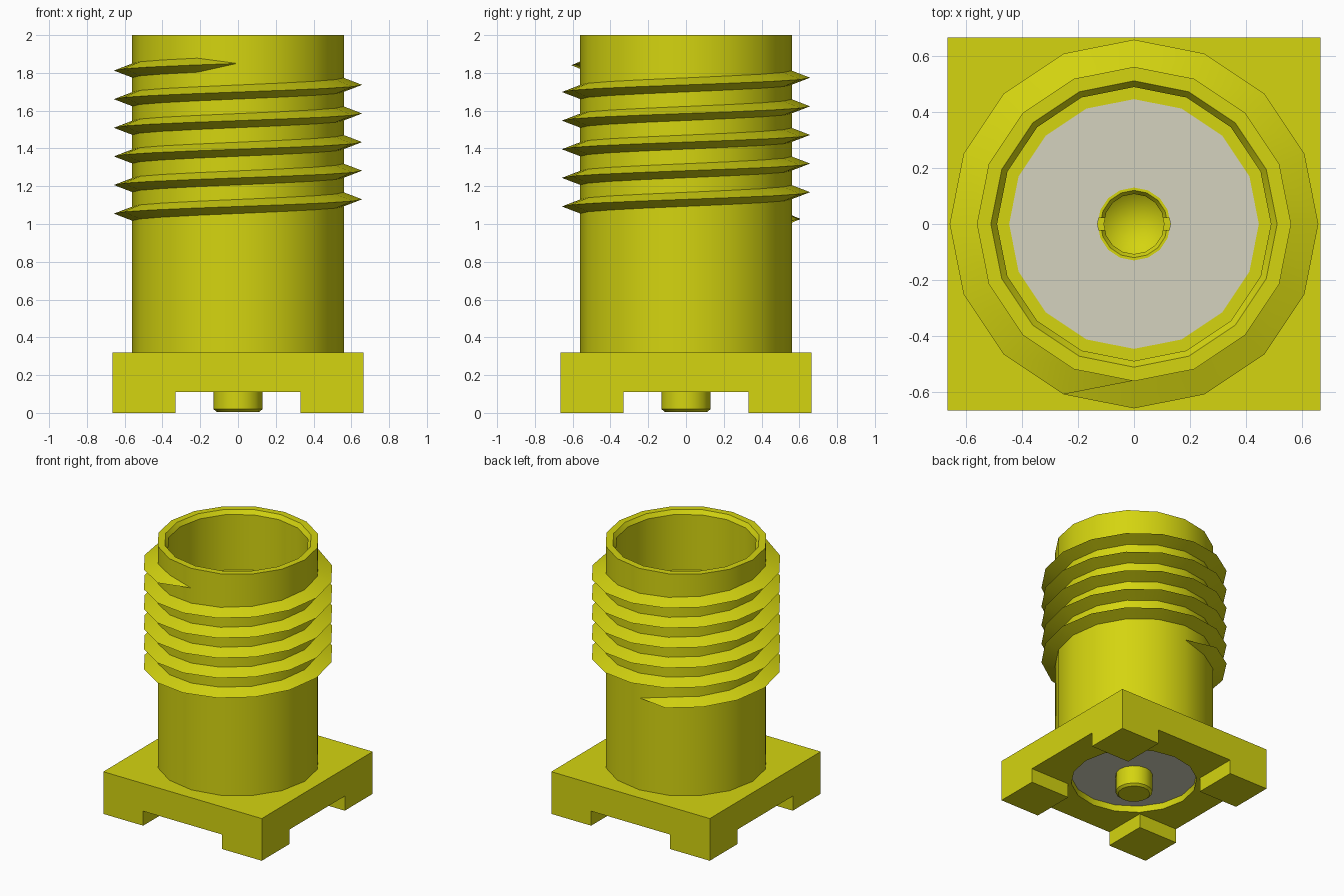
import bpy, bmesh, math
from mathutils import Vector

if "Cube" in bpy.data.objects:
    bpy.data.objects.remove(bpy.data.objects["Cube"])

SIDES = 16


def material(name, rgb):
    m = bpy.data.materials.new(name)
    m.diffuse_color = (*rgb, 1)
    m.use_nodes = True
    m.node_tree.nodes["Principled BSDF"].inputs["Base Color"].default_value = m.diffuse_color
    return m


gold = material("yellow_gold", (0.66, 0.66, 0.005))
white = material("off_white_insulator", (0.66, 0.65, 0.52))


def finish(name, bm, mat, smooth=False):
    bmesh.ops.recalc_face_normals(bm, faces=bm.faces)
    me = bpy.data.meshes.new(name)
    bm.to_mesh(me)
    bm.free()
    ob = bpy.data.objects.new(name, me)
    bpy.context.collection.objects.link(ob)
    me.materials.append(mat)
    if smooth:
        shade(ob)
    return ob


def shade(ob):
    bpy.ops.object.select_all(action='DESELECT')
    ob.select_set(True)
    bpy.context.view_layer.objects.active = ob
    bpy.ops.object.shade_smooth_by_angle(angle=math.radians(30))


def lathe(name, profile, mat, closed=False, smooth=True):
    """Revolve (radius, z) points around z; radius 0 makes a pole."""
    bm = bmesh.new()
    rings = []
    for r, z in profile:
        if r == 0:
            rings.append([bm.verts.new((0, 0, z))] * SIDES)
        else:
            rings.append([bm.verts.new((r * math.cos(math.tau * i / SIDES),
                                        r * math.sin(math.tau * i / SIDES), z))
                          for i in range(SIDES)])
    pairs = list(zip(rings, rings[1:]))
    if closed:
        pairs.append((rings[-1], rings[0]))
    for a, b in pairs:
        for i in range(SIDES):
            j = (i + 1) % SIDES
            bm.faces.new(list(dict.fromkeys((a[i], a[j], b[j], b[i]))))
    return finish(name, bm, mat, smooth)


def box(name, lo, hi, mat):
    bm = bmesh.new()
    bmesh.ops.create_cube(bm, size=1)
    lo, hi = Vector(lo), Vector(hi)
    for v in bm.verts:
        v.co = (lo + hi) / 2 + v.co * (hi - lo)
    return finish(name, bm, mat)


def cut(ob, cutter):
    """Subtract the cutter, apply, and discard it."""
    cutter.hide_render = True
    mod = ob.modifiers.new("cut", 'BOOLEAN')
    mod.operation, mod.solver, mod.object = 'DIFFERENCE', 'EXACT', cutter
    bpy.ops.object.select_all(action='DESELECT')
    ob.select_set(True)
    bpy.context.view_layer.objects.active = ob
    bpy.ops.object.modifier_apply(modifier=mod.name)
    bpy.data.objects.remove(cutter)


# Square base: crossing channels leave four corner feet, plus a round bore
H = 0.665
base = box("base_flange", (-H, -H, 0), (H, H, 0.32), gold)
cut(base, box("channel_x", (-1, -0.33, -0.1), (1, 0.33, 0.11), gold))
cut(base, box("channel_y", (-0.33, -1, -0.1), (0.33, 1, 0.11), gold))
cut(base, lathe("bore_cutter", [(0, 0.05), (0.445, 0.05), (0.445, 0.4), (0, 0.4)],
                gold, smooth=False))
shade(base)

# Hollow barrel with chamfered mouth and inner ledge
lathe("barrel", [(0.56, 0.32), (0.56, 2.0), (0.51, 2.0), (0.488, 1.97),
                 (0.488, 1.55), (0.445, 1.55), (0.445, 0.32)], gold, closed=True)

# Insulator sleeve around the pin
lathe("insulator", [(0.445, 0.16), (0.445, 1.55), (0.13, 1.55), (0.13, 0.16)],
      white, closed=True)

# Centre pin with conical socket and two side slots
pin = lathe("centre_pin", [(0, 0.005), (0.112, 0.005), (0.13, 0.02), (0.13, 1.55),
                           (0.12, 1.55), (0.107, 1.53), (0.107, 1.25), (0, 1.17)],
            gold, smooth=False)
cut(pin, box("slot_cutter", (-0.2, -0.022, 1.32), (0.2, 0.022, 1.6), gold))
shade(pin)

# External screw thread: triangular ridge tapering to a point at both ends
PITCH, TURNS = 0.1515, 5.5
steps = int(TURNS * SIDES)
bm = bmesh.new()
sections = []
for i in range(steps + 1):
    a = math.pi / 2 + math.tau * i / SIDES
    z = 1.017 + PITCH * i / SIDES

    def point(r, dz):
        return bm.verts.new((r * math.cos(a), r * math.sin(a), z + dz))

    if i in (0, steps):
        sections.append([point(0.558, 0)] * 3)
    else:
        sections.append([point(0.55, -0.041), point(0.657, 0), point(0.55, 0.041)])
for s, t in zip(sections, sections[1:]):
    for k in range(3):
        n = (k + 1) % 3
        bm.faces.new(list(dict.fromkeys((s[k], s[n], t[n], t[k]))))
finish("screw_thread", bm, gold, smooth=True)
